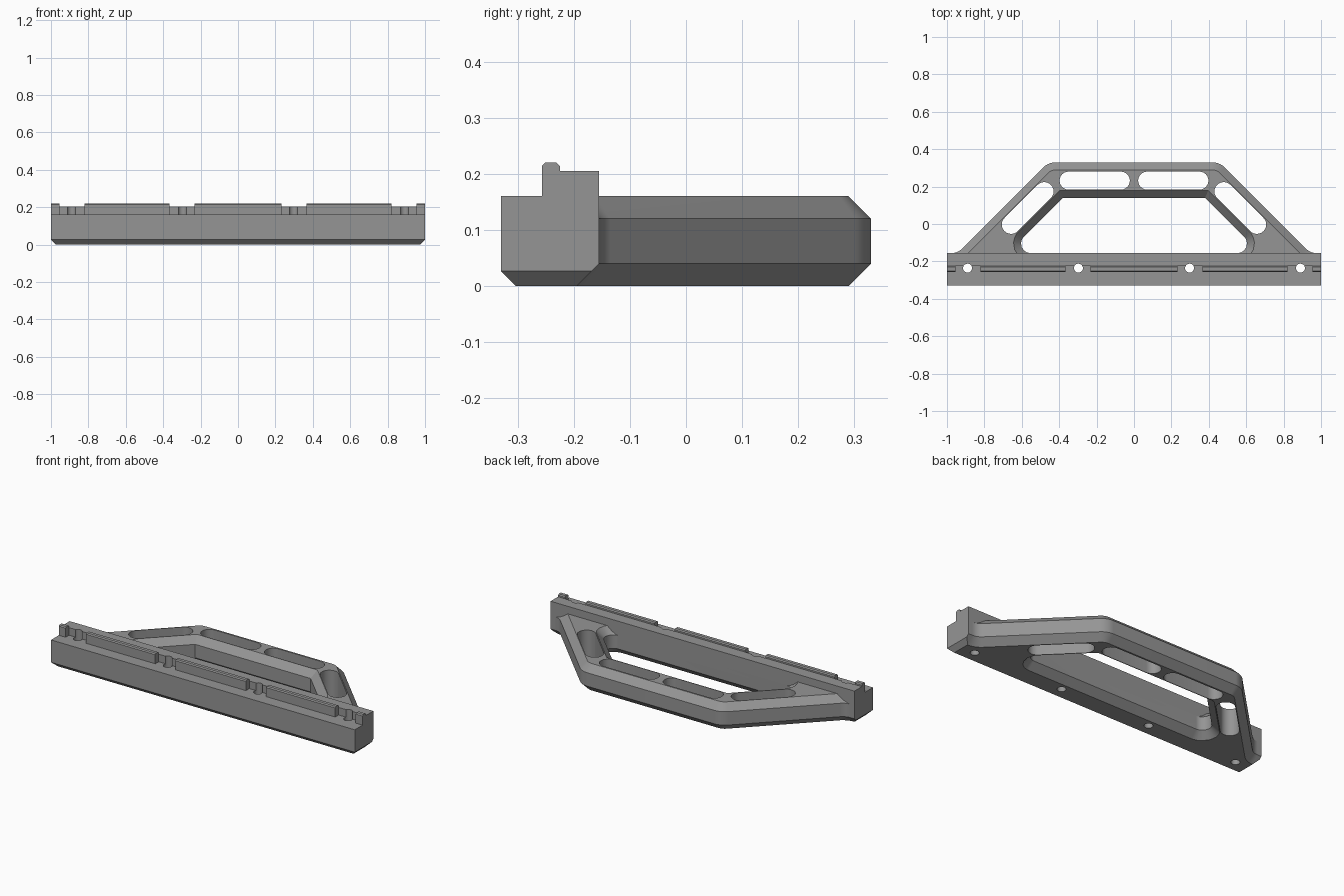
import bpy, bmesh, math
from mathutils import Vector

if "Cube" in bpy.data.objects:
    bpy.data.objects.remove(bpy.data.objects["Cube"])

grey = bpy.data.materials.new("mid_grey")
grey.diffuse_color = (0.30, 0.30, 0.30, 1)
grey.use_nodes = True
grey.node_tree.nodes["Principled BSDF"].inputs["Base Color"].default_value = grey.diffuse_color


def loft(name, loops):
    """Closed solid from stacked loops with equal point counts."""
    bm = bmesh.new()
    rings = [[bm.verts.new(p) for p in lp] for lp in loops]
    n = len(rings[0])
    for a, b in zip(rings, rings[1:]):
        for i in range(n):
            j = (i + 1) % n
            bm.faces.new((a[i], a[j], b[j], b[i]))
    bm.faces.new(rings[0][::-1])
    bm.faces.new(rings[-1])
    bmesh.ops.remove_doubles(bm, verts=bm.verts, dist=1e-5)
    bmesh.ops.recalc_face_normals(bm, faces=bm.faces)
    me = bpy.data.meshes.new(name)
    bm.to_mesh(me)
    bm.free()
    ob = bpy.data.objects.new(name, me)
    me.materials.append(grey)
    bpy.context.collection.objects.link(ob)
    return ob


def combine(target, other, op):
    """Boolean the other solid into the target and drop it."""
    bpy.context.view_layer.objects.active = target
    m = target.modifiers.new("join", 'BOOLEAN')
    m.operation, m.solver, m.object = op, 'EXACT', other
    bpy.ops.object.modifier_apply(modifier=m.name)
    bpy.data.objects.remove(other)


def fillet(prev, cur, nxt, r, n=10):
    """Points of a rounded corner."""
    p, c, q = Vector(prev), Vector(cur), Vector(nxt)
    u, v = (p - c).normalized(), (q - c).normalized()
    half = u.angle(v) / 2
    mid = c + (u + v).normalized() * (r / math.sin(half))
    a = c + u * (r / math.tan(half)) - mid
    b = c + v * (r / math.tan(half)) - mid
    pts = []
    for i in range(n + 1):
        d = a.lerp(b, i / n).normalized() * r + mid
        pts.append((d.x, d.y))
    return pts


def symmetric(half):
    return half + [(-x, y) for x, y in reversed(half)]


ROOT2 = math.sqrt(2)


def outer_loop(d):
    """Handle outline moved inward by d."""
    top, base, c = 0.33 - d, -0.155 - d, 0.788 - ROOT2 * d
    a, b = (c - top, top), (c - base, base)
    return symmetric(fillet((0, top), a, b, 0.1 - d)
                     + fillet(a, b, (2, base), 0.07 + d) + [(0.96, -0.22)])


def opening_loop(d):
    """Grip opening outline moved outward by d."""
    top, base, c = 0.14 + d, -0.155 - d, 0.52 + ROOT2 * d
    a, b = (c - top, top), (c - base, base)
    return symmetric([a] + fillet(a, b, (0, base), 0.05 + d))


def at_z(pts, z):
    return [(x, y, z) for x, y in pts]


def slot(p, q, r, n=12):
    """Rounded through-slot cutter between two centres."""
    ang = math.atan2(q[1] - p[1], q[0] - p[0])
    pts = []
    for c, start in ((q, ang - math.pi / 2), (p, ang + math.pi / 2)):
        for i in range(n + 1):
            t = start + math.pi * i / n
            pts.append((c[0] + r * math.cos(t), c[1] + r * math.sin(t)))
    return loft("slot_cutter", [at_z(pts, -0.1), at_z(pts, 0.4)])


# Handle with chamfered edges
handle = loft("handle", [at_z(outer_loop(d), z) for d, z in
                         ((0.04, 0), (0, 0.04), (0, 0.12), (0.04, 0.16))])
opening = loft("opening_cutter", [at_z(opening_loop(d), z) for d, z in
                                  ((0.05, -0.01), (0, 0.04), (0, 0.12), (0.05, 0.17))])
combine(handle, opening, 'DIFFERENCE')
# Lightening slots
for s in (-1, 1):
    combine(handle, slot((s * 0.35, 0.232), (s * 0.07, 0.232), 0.048), 'DIFFERENCE')
    combine(handle, slot((s * 0.48, 0.174), (s * 0.657, -0.003), 0.05), 'DIFFERENCE')

# Stepped rail with chamfered underside and ends
upper = [(-0.155, 0.04), (-0.155, 0.205), (-0.225, 0.205), (-0.225, 0.16), (-0.33, 0.16)]
full = [(-0.33, 0.027), (-0.303, 0), (-0.195, 0)] + upper
end = [(-0.33, 0.027), (-0.33, 0.027), (-0.168, 0.027)] + upper
rail = loft("mounting_rail", [[(x, y, z) for y, z in sec] for x, sec in
                              ((-1, end), (-0.973, full), (0.973, full), (1, end))])

# Raised locating tabs along the step
tab = [(-0.257, 0.15), (-0.257, 0.214), (-0.251, 0.22), (-0.231, 0.22),
       (-0.225, 0.214), (-0.225, 0.15)]
for x0, x1 in ((-1, -0.955), (-0.82, -0.365), (-0.232, 0.232), (0.365, 0.82), (0.955, 1)):
    combine(rail, loft("tab", [[(x, y, z) for y, z in tab] for x in (x0, x1)]), 'UNION')

combine(rail, handle, 'UNION')

# Screw holes through the rail
for x in (-0.89, -0.297, 0.297, 0.89):
    combine(rail, slot((x - 1e-4, -0.236), (x + 1e-4, -0.236), 0.024), 'DIFFERENCE')

rail.name = "rail_with_handle"
rail.data.materials.clear()
rail.data.materials.append(grey)
for f in rail.data.polygons:
    f.material_index = 0
bpy.ops.object.select_all(action='DESELECT')
rail.select_set(True)
bpy.context.view_layer.objects.active = rail
bpy.ops.object.shade_smooth_by_angle(angle=math.radians(30))
